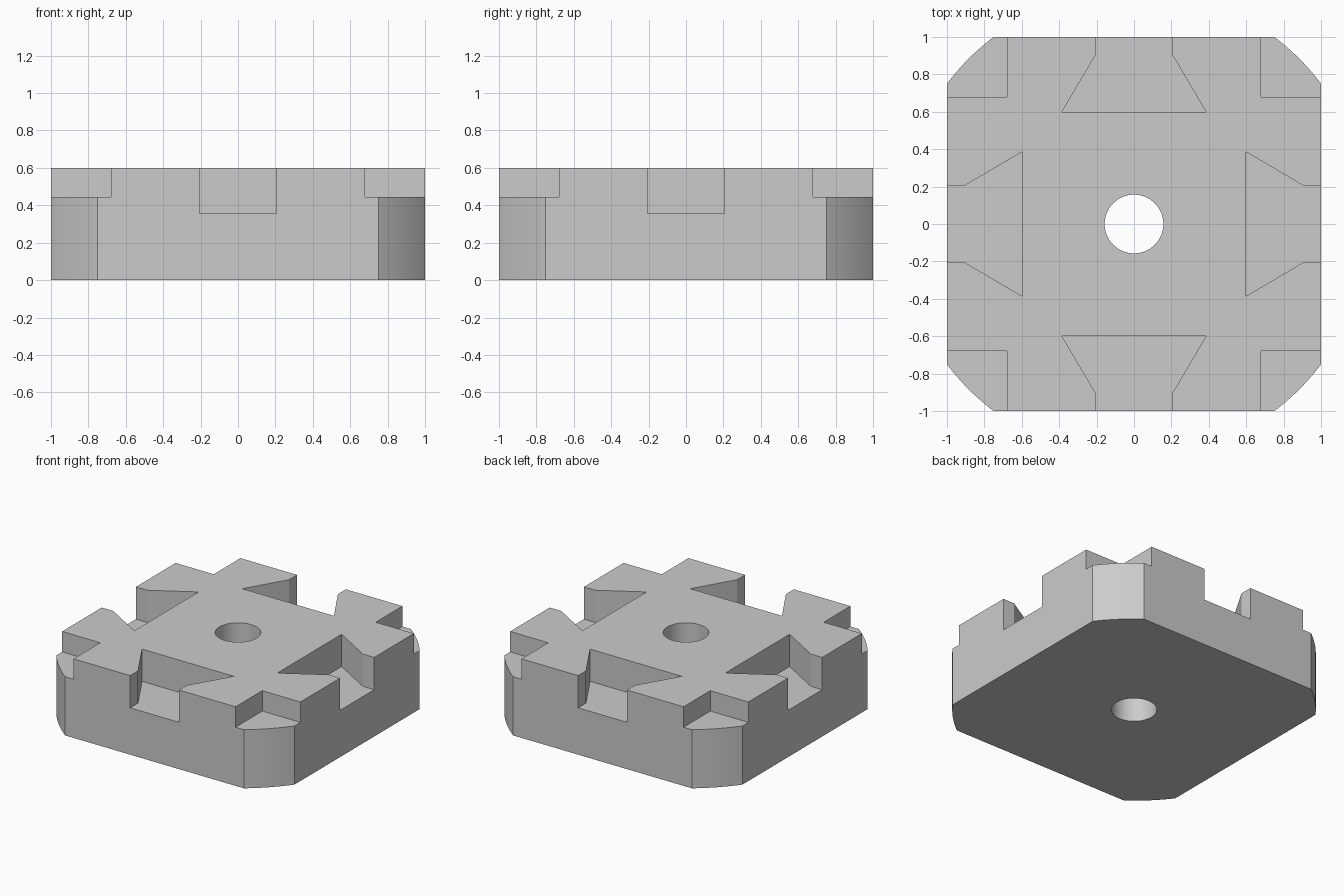
import bpy, bmesh, math
from mathutils import Matrix, Vector

if "Cube" in bpy.data.objects:
    bpy.data.objects.remove(bpy.data.objects["Cube"])

HEIGHT = 0.6
HALF = 1.0
FLAT = 0.75           # half length of each straight side
STEP_Z = 0.445        # floor of the corner steps
SLOT_Z = 0.355        # floor of the dovetail slots
OVER = 0.2            # cutter overshoot

grey = bpy.data.materials.new("plain grey")
grey.use_nodes = True
colour = (0.6, 0.6, 0.6, 1)
grey.diffuse_color = colour
grey.node_tree.nodes["Principled BSDF"].inputs["Base Color"].default_value = colour


def prism(name, outline, z0, z1):
    """Extrude a closed counter-clockwise outline from z0 to z1."""
    bm = bmesh.new()
    base = bm.faces.new([bm.verts.new((x, y, z0)) for x, y in outline])
    top = bmesh.ops.extrude_face_region(bm, geom=[base])["geom"]
    moved = [v for v in top if isinstance(v, bmesh.types.BMVert)]
    bmesh.ops.translate(bm, verts=moved, vec=Vector((0, 0, z1 - z0)))
    bmesh.ops.recalc_face_normals(bm, faces=bm.faces)
    mesh = bpy.data.meshes.new(name)
    bm.to_mesh(mesh)
    bm.free()
    mesh.materials.append(grey)
    obj = bpy.data.objects.new(name, mesh)
    bpy.context.collection.objects.link(obj)
    return obj


def arc(radius, start, end, steps):
    angles = [start + (end - start) * i / steps for i in range(steps + 1)]
    return [(radius * math.cos(a), radius * math.sin(a)) for a in angles]


# Square block whose corners are rounded by one large circle
radius = math.hypot(HALF, FLAT)
first = math.atan2(FLAT, HALF)
outline = []
for quarter in range(4):
    turn = quarter * math.pi / 2
    outline += arc(radius, turn + first, turn + math.pi / 2 - first, 12)
block = prism("block", outline, 0, HEIGHT)

# Centre bore
cutters = [prism("bore_cutter", arc(0.157, 0, math.tau, 64)[:-1], -OVER, HEIGHT + OVER)]

# Dovetail slots on the sides and square steps on the corners
far = HALF + OVER
half_slot = [(0.205, far), (0.205, 0.905), (0.385, 0.6)]
slot = half_slot + [(-x, y) for x, y in reversed(half_slot)]
step = [(0.68, 0.68), (far, 0.68), (far, far), (0.68, far)]
for quarter in range(4):
    turn = Matrix.Rotation(quarter * math.pi / 2, 4, 'Z')
    for name, shape, floor in (("slot_cutter", slot, SLOT_Z), ("step_cutter", step, STEP_Z)):
        cutter = prism(name, shape, floor, HEIGHT + OVER)
        cutter.data.transform(turn)
        cutters.append(cutter)

# Cut the block and bake the result
for cutter in cutters:
    cut = block.modifiers.new(cutter.name, 'BOOLEAN')
    cut.operation = 'DIFFERENCE'
    cut.solver = 'EXACT'
    cut.object = cutter
    cutter.hide_render = True
bpy.context.view_layer.update()
result = bpy.data.meshes.new_from_object(
    block.evaluated_get(bpy.context.evaluated_depsgraph_get()))
block.modifiers.clear()
block.data = result
for cutter in cutters:
    bpy.data.objects.remove(cutter)

# Smooth the curved walls only
bpy.ops.object.select_all(action='DESELECT')
block.select_set(True)
bpy.context.view_layer.objects.active = block
bpy.ops.object.shade_smooth_by_angle(angle=math.radians(15))
